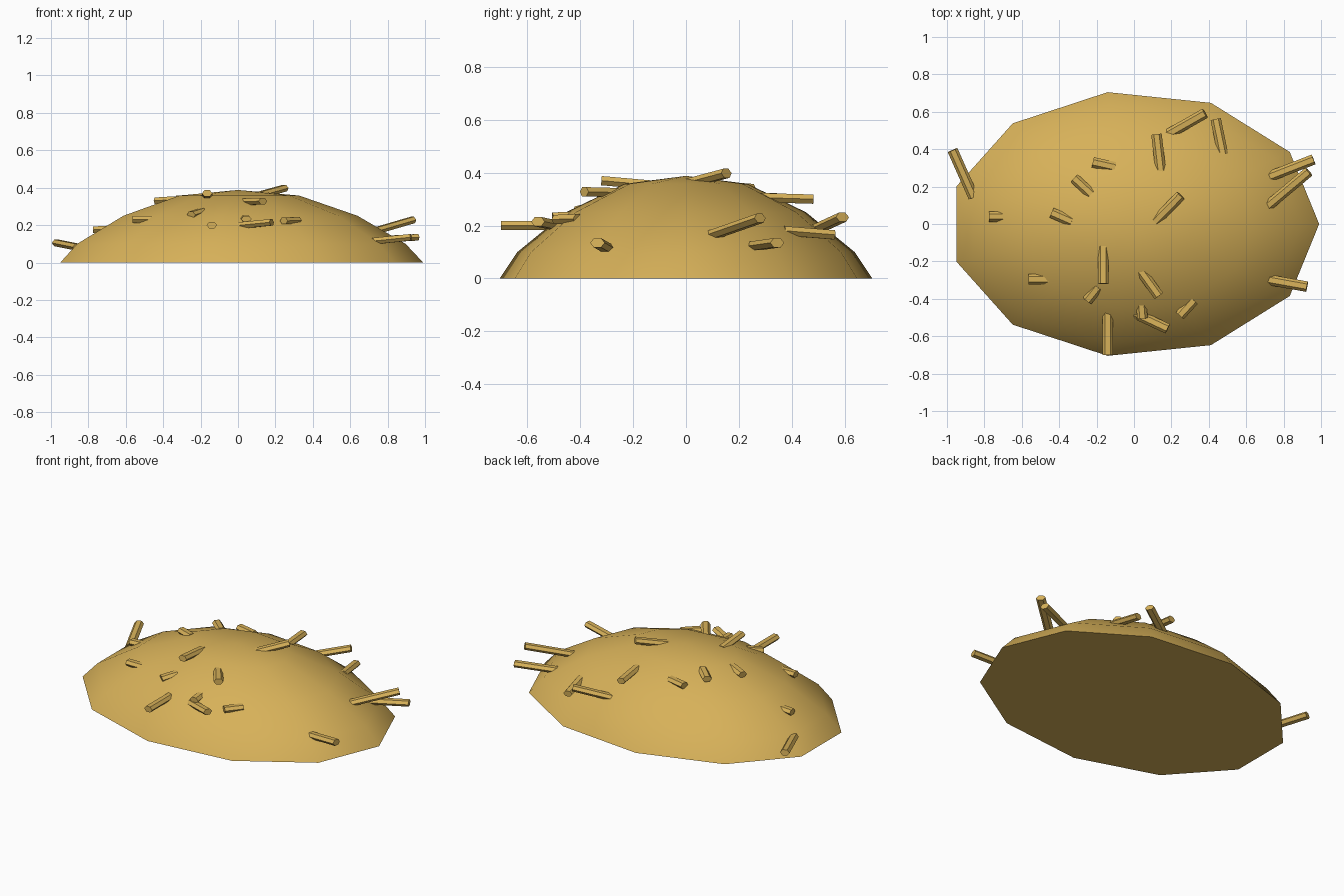
import bpy, bmesh, math
from mathutils import Vector, Matrix

if "Cube" in bpy.data.objects:
    bpy.data.objects.remove(bpy.data.objects["Cube"])

straw_mat = bpy.data.materials.new("straw yellow")
straw_mat.diffuse_color = (0.68, 0.44, 0.10, 1)
straw_mat.use_nodes = True
straw_mat.node_tree.nodes["Principled BSDF"].inputs["Base Color"].default_value = straw_mat.diffuse_color


def finish(bm, name, angle):
    bmesh.ops.recalc_face_normals(bm, faces=bm.faces)
    mesh = bpy.data.meshes.new(name)
    bm.to_mesh(mesh)
    bm.free()
    obj = bpy.data.objects.new(name, mesh)
    bpy.context.collection.objects.link(obj)
    mesh.materials.append(straw_mat)
    bpy.ops.object.select_all(action='DESELECT')
    obj.select_set(True)
    bpy.context.view_layer.objects.active = obj
    bpy.ops.object.shade_smooth_by_angle(angle=math.radians(angle))
    return obj


# Mound: eleven-sided oval dome built from stacked rings
SIDES, RX, RY = 11, 0.99, 0.712
bm = bmesh.new()
rings = []
for r, z in [(1, 0), (0.905, 0.10), (0.645, 0.25), (0.33, 0.358)]:
    rings.append([bm.verts.new((RX * r * math.cos(math.tau * i / SIDES),
                                RY * r * math.sin(math.tau * i / SIDES), z))
                  for i in range(SIDES)])
top = bm.verts.new((0, 0, 0.388))
bm.faces.new(rings[0][::-1])
for i in range(SIDES):
    j = (i + 1) % SIDES
    for a, b in zip(rings, rings[1:]):
        bm.faces.new((a[i], a[j], b[j], b[i]))
    bm.faces.new((rings[-1][i], rings[-1][j], top))
finish(bm, "hay_mound", 40)

# Loose straws: where each leaves the mound, and its tip
STRAWS = [
    ((-.87, .17, .085), (-.97, .395, .105)),
    ((.72, .10, .165), (.935, .28, .228)),
    ((.69, .24, .12), (.96, .345, .135)),
    ((.73, -.30, .115), (.925, -.335, .135)),
    ((.20, .49, .185), (.38, .592, .232)),
    ((.47, .40, .178), (.437, .56, .165)),
    ((.14, .31, .305), (.12, .48, .30)),
    ((.13, .03, .365), (.25, .153, .398)),
    ((-.165, -.15, .355), (-.165, -.32, .37)),
    ((-.14, -.47, .20), (-.14, -.70, .20)),
    ((.05, -.27, .325), (.133, -.385, .328)),
    ((.03, -.49, .20), (.18, -.56, .215)),
    ((.04, -.44, .235), (.045, -.505, .232)),
    ((.30, -.43, .225), (.245, -.49, .223)),
    ((-.21, -.36, .268), (-.25, -.41, .255)),
    ((-.46, -.295, .23), (-.565, -.295, .23)),
    ((-.36, .025, .335), (-.44, .06, .33)),
    ((-.69, .04, .18), (-.775, .04, .175)),
    ((-.25, .18, .345), (-.32, .245, .34)),
    ((-.13, .31, .305), (-.22, .33, .305)),
]


# Slightly flattened six-sided stalk, its root buried in the mound
for n, (root, tip) in enumerate(STRAWS):
    root, tip = Vector(root), Vector(tip)
    d = (tip - root).normalized()
    root -= d * 0.03
    side = d.cross(Vector((0, 0, 1))).normalized()
    up = side.cross(d)
    rot = Matrix((side, up, d)).transposed().to_4x4()
    bm = bmesh.new()
    bmesh.ops.create_cone(bm, cap_ends=True, segments=6, radius1=0.028, radius2=0.028,
                          depth=(tip - root).length)
    squash = Matrix.Diagonal((1, 0.72, 1, 1))
    bm.transform(Matrix.Translation((root + tip) / 2) @ rot @ squash @ Matrix.Rotation(math.pi / 6, 4, 'Z'))
    finish(bm, f"straw_{n + 1}", 30)
